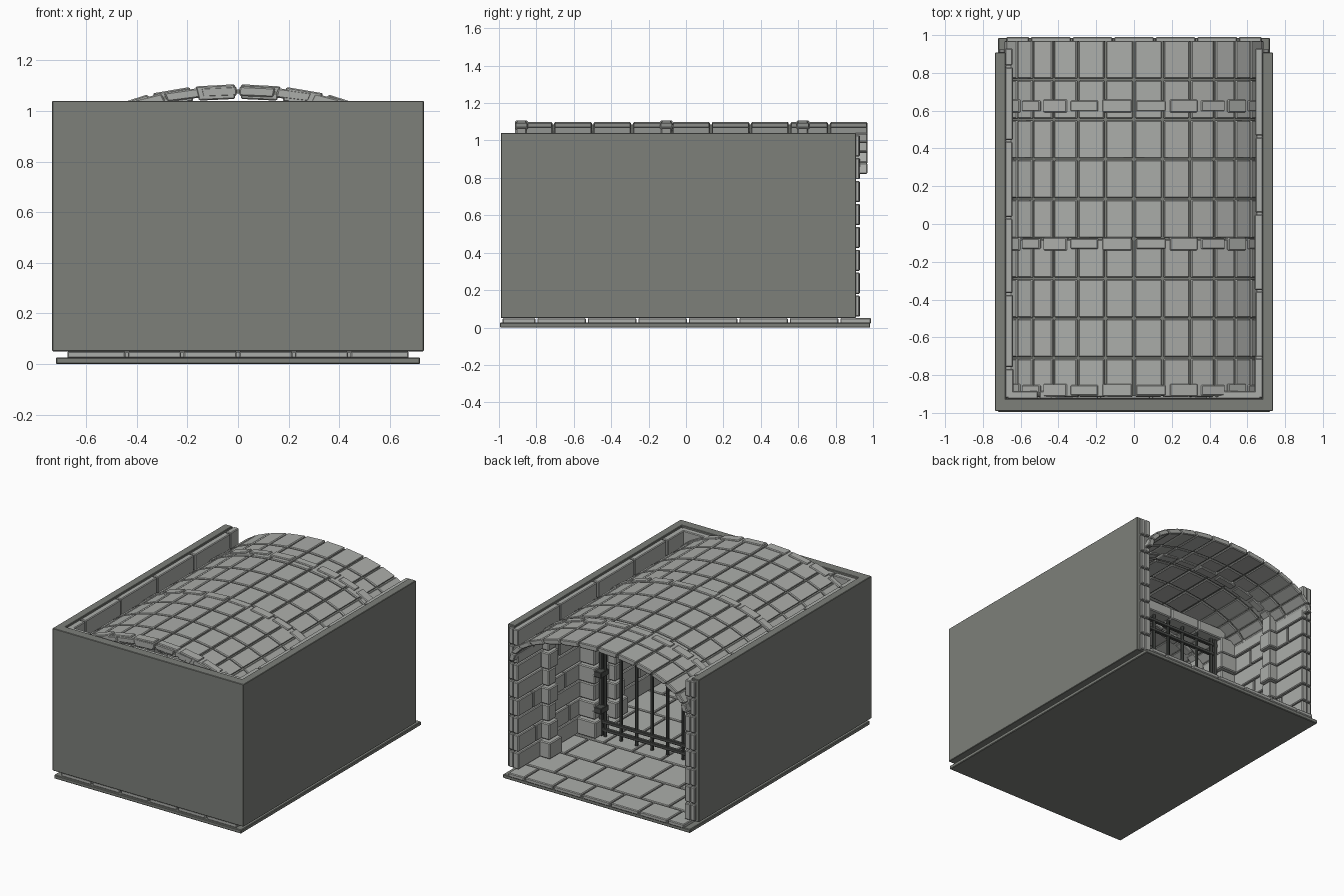
import bpy, bmesh, math, random
from mathutils import Vector

if "Cube" in bpy.data.objects:
    bpy.data.objects.remove(bpy.data.objects["Cube"])
random.seed(4)

def material(name, c):
    m = bpy.data.materials.new(name)
    m.diffuse_color = (*c, 1)
    m.use_nodes = True
    m.node_tree.nodes["Principled BSDF"].inputs["Base Color"].default_value = m.diffuse_color
    return m

STONE = material("light_stone", (0.41, 0.42, 0.40))
BACK = material("dark_mortar", (0.205, 0.215, 0.195))
IRON = material("dark_iron", (0.07, 0.075, 0.07))

def box(bm, x0, x1, y0, y1, z0, z1):
    v = [bm.verts.new((x, y, z)) for x in (x0, x1) for y in (y0, y1) for z in (z0, z1)]
    for f in ((0, 1, 3, 2), (4, 6, 7, 5), (0, 4, 5, 1), (2, 3, 7, 6), (0, 2, 6, 4), (1, 5, 7, 3)):
        bm.faces.new([v[i] for i in f])

def finish(name, bm, mat, bevel=0.0):
    bmesh.ops.recalc_face_normals(bm, faces=bm.faces[:])
    me = bpy.data.meshes.new(name)
    bm.to_mesh(me)
    bm.free()
    me.materials.append(mat)
    ob = bpy.data.objects.new(name, me)
    bpy.context.collection.objects.link(ob)
    if bevel:
        b = ob.modifiers.new("bevel", 'BEVEL')
        b.width, b.segments = bevel, 1
    return ob

def arch_point(deg, off, y):
    # half-ellipse of the vault, 'off' measured inwards
    t = math.radians(deg)
    return Vector(((0.69 - off) * math.sin(t), y, 0.82 + (0.28 - off) * math.cos(t)))

def arch_block(bm, a0, a1, y0, y1, o0, o1):
    v = [bm.verts.new(arch_point(a, o, y)) for a in (a0, a1) for y in (y0, y1) for o in (o0, o1)]
    for f in ((0, 1, 3, 2), (4, 6, 7, 5), (0, 4, 5, 1), (2, 3, 7, 6), (0, 2, 6, 4), (1, 5, 7, 3)):
        bm.faces.new([v[i] for i in f])

# base slab
bm = bmesh.new()
box(bm, -0.72, 0.72, -0.995, 0.985, 0, 0.026)
finish("base_slab", bm, BACK, 0.004)

# floor tiles
bm = bmesh.new()
ys = [-0.985, -0.80, -0.53, -0.26, 0.01, 0.28, 0.55, 0.82, 0.995]
g = 0.005
for r in range(8):
    seams = [-0.68, -0.44, -0.22, 0, 0.22, 0.44, 0.68]
    if r % 2:
        seams = [-0.68, -0.55, -0.33, -0.11, 0.11, 0.33, 0.55, 0.68]
    for a, b in zip(seams, seams[1:]):
        box(bm, a + g, b - g, ys[r] + g, ys[r + 1] - g, 0.022, 0.05)
finish("floor_tiles", bm, STONE, 0.005)

# outer wall slabs
bm = bmesh.new()
for s in (-1, 1):
    xs = sorted((0.68 * s, 0.735 * s))
    box(bm, *xs, -0.978, 0.908, 0.05, 1.04)
finish("outer_side_walls", bm, BACK, 0.003)
bm = bmesh.new()
box(bm, -0.735, 0.735, -0.99, -0.925, 0.05, 1.04)
finish("outer_front_wall", bm, BACK, 0.003)

# brick courses lining the walls, staggered
H, Z0 = 0.1225, 0.053
def courses(lo, hi, length):
    for c in range(8):
        z0, z1 = Z0 + c * H + g, Z0 + (c + 1) * H - g
        cut = [lo]
        p = lo + length * (0.5 if c % 2 else 1) + random.uniform(-0.03, 0.03)
        while p < hi - 0.1:
            cut.append(p)
            p += length + random.uniform(-0.03, 0.03)
        cut.append(hi)
        for a, b in zip(cut, cut[1:]):
            yield a + g, b - g, z0, z1

for s, side in ((-1, "left"), (1, "right")):
    bm = bmesh.new()
    for a, b, z0, z1 in courses(-0.925, 0.935, 0.38):
        d = random.uniform(0, 0.006)
        box(bm, *sorted((s * (0.638 + d), s * 0.682)), a, b, z0, z1)
    # end stones covering the edge of the outer slab
    for c in range(8):
        box(bm, *sorted((s * 0.683, s * 0.715)), 0.905, 0.927,
            Z0 + c * H + g, Z0 + (c + 1) * H - g)
    finish(side + "_brick_lining", bm, STONE, 0.005)

bm = bmesh.new()
for a, b, z0, z1 in courses(-0.675, 0.675, 0.3):
    # top course only remains at the corners, under the vault
    if z1 > 1.0:
        a, b = max(a, -0.675), min(b, 0.675)
    box(bm, a, b, -0.926, -0.885, z0, z1)
finish("front_brick_lining", bm, STONE, 0.005)

# vault blocks: 14 around, 9 along
bm = bmesh.new()
step, L = 180 / 14, 1.895 / 9
for i in range(14):
    for j in range(9):
        a, y = -90 + i * step, -0.92 + j * L
        arch_block(bm, a + 0.5, a + step - 0.5, y + g, y + L - g, 0.002, 0.04)
finish("vault_blocks", bm, STONE, 0.005)

# mortar between the vault blocks
bm = bmesh.new()
for i in range(14):
    a = -90 + i * step
    arch_block(bm, a, a + step, -0.91, 0.965, 0.015, 0.03)
finish("vault_mortar", bm, BACK)

# ribs
for n, y in enumerate((-0.88, -0.105, 0.625)):
    bm = bmesh.new()
    for i in range(12):
        a = -90 + i * 15
        w = 0.034 if i % 2 else 0.028
        arch_block(bm, a + 1, a + 14, y - w, y + w, -0.006, 0.052)
    finish("vault_rib_%d" % (n + 1), bm, STONE, 0.005)

# pilasters under the ribs and larger gate piers
def pilaster(name, s, y, depth, half):
    bm = bmesh.new()
    for c in range(7):
        e = 0.012 if c % 2 else 0
        if c == 0:
            e = 0.028
        box(bm, *sorted((s * (0.64 - depth - e), s * 0.645)), y - half - e, y + half + e,
            Z0 + c * H + g, Z0 + (c + 1) * H - g)
    finish(name, bm, STONE, 0.006)

for s, side in ((-1, "left"), (1, "right")):
    for n, y in enumerate((-0.83, -0.105, 0.625)):
        pilaster("%s_pilaster_%d" % (side, n + 1), s, y, 0.05, 0.04)
    pilaster(side + "_gate_pier", s, 0.2, 0.11, 0.05)

# stone lintel above the gate
bm = bmesh.new()
for i in range(5):
    x = -0.57 + i * 0.228
    box(bm, x + 0.003, x + 0.225, 0.155, 0.245, 0.89, 0.965)
finish("gate_lintel", bm, STONE, 0.006)

# iron gate: round bars, flat rails, side frames, hinges and lock
bm = bmesh.new()
for i in range(9):
    c = bmesh.ops.create_cone(bm, cap_ends=True, segments=8, radius1=0.011, radius2=0.011, depth=0.84)
    bmesh.ops.translate(bm, verts=c['verts'], vec=(-0.48 + i * 0.12, 0.2, 0.475))
finish("gate_bars", bm, IRON)
bm = bmesh.new()
for z in (0.10, 0.155, 0.78, 0.85):
    box(bm, -0.53, 0.53, 0.188, 0.212, z - 0.011, z + 0.011)
for s in (-1, 1):
    box(bm, *sorted((s * 0.498, s * 0.522)), 0.186, 0.214, 0.055, 0.89)
finish("gate_frame", bm, IRON, 0.003)
bm = bmesh.new()
for z in (0.25, 0.5, 0.75):
    box(bm, 0.47, 0.54, 0.18, 0.262, z - 0.02, z + 0.02)
box(bm, -0.51, -0.43, 0.178, 0.222, 0.42, 0.52)
finish("gate_hinges_and_lock", bm, IRON, 0.003)
